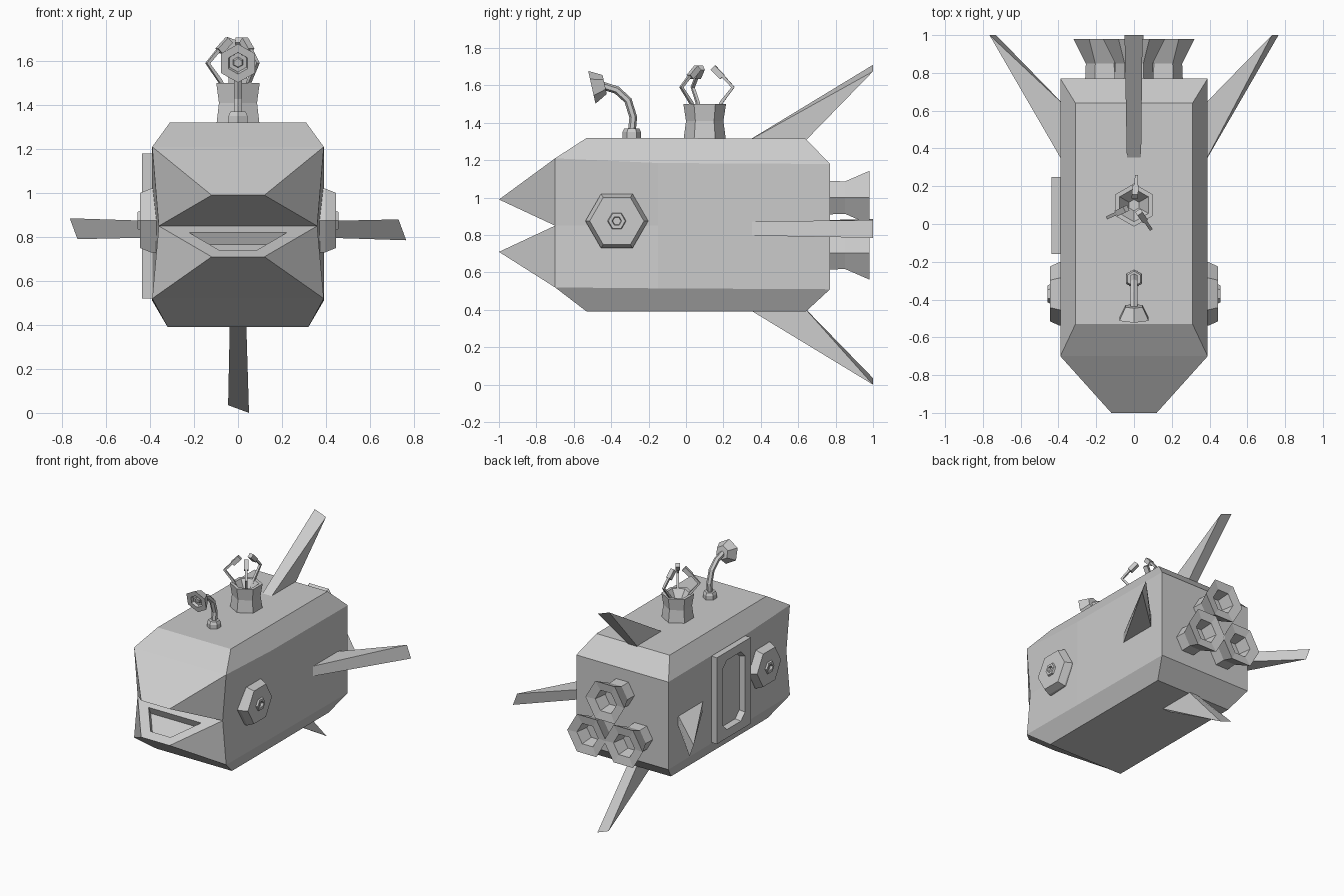
import bpy, bmesh
from math import sin, cos, pi, radians
from mathutils import Vector as V

if "Cube" in bpy.data.objects:
    bpy.data.objects.remove(bpy.data.objects["Cube"])

X, Y, Z = V((1, 0, 0)), V((0, 1, 0)), V((0, 0, 1))


def finish(name, bm):
    bmesh.ops.remove_doubles(bm, verts=bm.verts, dist=1e-5)
    bmesh.ops.recalc_face_normals(bm, faces=bm.faces)
    me = bpy.data.meshes.new(name)
    bm.to_mesh(me)
    bm.free()
    ob = bpy.data.objects.new(name, me)
    bpy.context.collection.objects.link(ob)
    return ob


def loft(name, rings):
    """Skin equal-length rings of points and cap both ends."""
    bm = bmesh.new()
    vs = [[bm.verts.new(p) for p in r] for r in rings]
    n = len(rings[0])
    for a, b in zip(vs, vs[1:]):
        for i in range(n):
            j = (i + 1) % n
            bm.faces.new((a[i], a[j], b[j], b[i]))
    bm.faces.new(vs[0])
    bm.faces.new(vs[-1])
    return finish(name, bm)


def lathe(name, profile, origin, axis, u, n=6):
    """Turn (radius, height) pairs around an axis; u points at a corner."""
    axis, u, origin = V(axis).normalized(), V(u).normalized(), V(origin)
    v = axis.cross(u)
    return loft(name, [[origin + axis * h + r * (u * cos(2 * pi * i / n) + v * sin(2 * pi * i / n))
                        for i in range(n)] for r, h in profile])


def tube(name, pts, side, r, n=6):
    """Tube of radius r along a planar path; side is the plane normal."""
    rings = []
    for k, p in enumerate(pts):
        t = (pts[min(k + 1, len(pts) - 1)] - pts[max(k - 1, 0)]).normalized()
        w = t.cross(side)
        rings.append([p + r * (side * cos(2 * pi * (i + .5) / n) + w * sin(2 * pi * (i + .5) / n))
                      for i in range(n)])
    return loft(name, rings)


# Hull with open beak-like nose
bm = bmesh.new()
points = {
    'topF': (.31, -.53, 1.32), 'topB': (.31, .64, 1.315),
    'upF': (.39, -.7, 1.21), 'upM': (.39, -.15, 1.185), 'upB': (.39, .77, 1.18),
    'midF': (.36, -.7, .85), 'midM': (.39, -.15, .85),
    'loF': (.39, -.7, .52), 'loM': (.39, -.15, .515), 'loB': (.39, .77, .51),
    'botF': (.32, -.53, .39), 'botB': (.32, .64, .39),
    'tipU': (.12, -1, .99), 'tipL': (.12, -1, .71)}
sides = []
for s in (1, -1):
    d = {k: bm.verts.new((x * s, y, z)) for k, (x, y, z) in points.items()}
    sides.append(d)
    for f in ('topF topB upB upM upF', 'upF upM midM midF', 'midF midM loM loF',
              'upM upB loB loM midM', 'loF loM loB botB botF',
              'upF midF tipU', 'midF loF tipL'):
        bm.faces.new([d[k] for k in f.split()])
R, L = sides
strip = ['topB', 'topF', 'upF', 'tipU', 'midF', 'tipL', 'loF', 'botF', 'botB', 'loB', 'upB']
for i, a in enumerate(strip):
    b = strip[(i + 1) % len(strip)]
    f = bm.faces.new((R[a], R[b], L[b], L[a]))
    if (a, b) == ('midF', 'tipL'):
        lip = f
bmesh.ops.recalc_face_normals(bm, faces=bm.faces)
# mouth opening in the lower jaw
bmesh.ops.inset_individual(bm, faces=[lip], thickness=.07, use_even_offset=True)
bmesh.ops.inset_individual(bm, faces=[lip], thickness=0.001, depth=-.06, use_even_offset=True)
finish('hull', bm)


# Four swept tail fins
def fin(name, c, d, t, rb, rt):
    c = V((0, 0, c))
    b = [c + d * (rb - .03) + t * w + Y * y for w, y in ((-.037, .30), (.037, .30), (.037, .62), (-.037, .62))]
    tip = [c + d * (rt - .035) - t * .045 + Y, c + d * rt + t * .05 + Y]
    bm = bmesh.new()
    v = [bm.verts.new(p) for p in b + tip]
    for f in ((0, 1, 2, 3), (0, 1, 5, 4), (2, 3, 4, 5), (1, 2, 5), (3, 0, 4)):
        bm.faces.new([v[i] for i in f])
    finish(name, bm)


fin('fin_top', .855, Z, -X, .46, .855)
fin('fin_bottom', .855, -Z, X, .46, .855)
fin('fin_right', .835, X, -Z, .39, .765)
fin('fin_left', .835, -X, Z, .39, .765)

# Three rear nozzles
for i, (x, z) in enumerate(((0, 1.0), (.155, .705), (-.155, .705))):
    lathe(f'nozzle_{i + 1}', [(.105, .73), (.1, .85), (.165, .98), (.09, .97), (.075, .87)],
          (x, 0, z), Y, X)

# Hexagonal portholes on both sides
for s, n in ((1, 'right'), (-1, 'left')):
    lathe(f'porthole_{n}', [(.168, -.02), (.168, .005), (.145, .055), (.05, .055), (.045, .068),
                            (.026, .068), (.022, .05)], (.39 * s, -.37, .875), X * s, Y)


# Door frame on the left side with a chamfered opening
def door_ring(x, hw, hh, c):
    p = [(hw, hh - c), (hw - c, hh), (c - hw, hh), (-hw, hh - c),
         (-hw, c - hh), (c - hw, -hh), (hw - c, -hh), (hw, c - hh)]
    return [V((x, .045 + a, .85 + b)) for a, b in p]


loft('door', [door_ring(-.37, .205, .33, 0), door_ring(-.437, .205, .33, 0),
              door_ring(-.437, .135, .265, .05), door_ring(-.395, .125, .255, .05)])

# Claw turret: hexagonal bowl with three bent arms
turret = V((0, .1, 1.32))
lathe('turret_bowl', [(.112, -.02), (.112, 0), (.1, .09), (.114, .18), (.088, .18), (.03, .1)],
      turret, Z, Y)
for i, a in enumerate((85, 205, 305)):
    e = V((cos(radians(a)), sin(radians(a)), 0))
    side = e.cross(Z)
    P = lambda r, z: turret + e * r + Z * (z - 1.32)
    tube(f'claw_arm_{i + 1}', [P(.06, 1.45), P(.09, 1.51), P(.152, 1.59), P(.07, 1.68)], side, .012, 4)
    tube(f'claw_tip_{i + 1}', [P(.095, 1.645), P(.045, 1.695)], side, .023, 4)

# Periscope
lathe('periscope_base', [(.05, -.02), (.05, .03), (.04, .05)], (0, -.29, 1.32), Z, Y)
tube('periscope_neck', [V((0, y, z)) for y, z in ((-.29, 1.35), (-.282, 1.43), (-.31, 1.52),
                                                  (-.37, 1.575), (-.45, 1.6))], X, .021)
lathe('periscope_head', [(.052, 0), (.09, .07), (.05, .07), (.045, .05), (.025, .05), (.02, .06)],
      (0, -.435, 1.605), (0, -.976, -.217), (0, -.217, .976))
